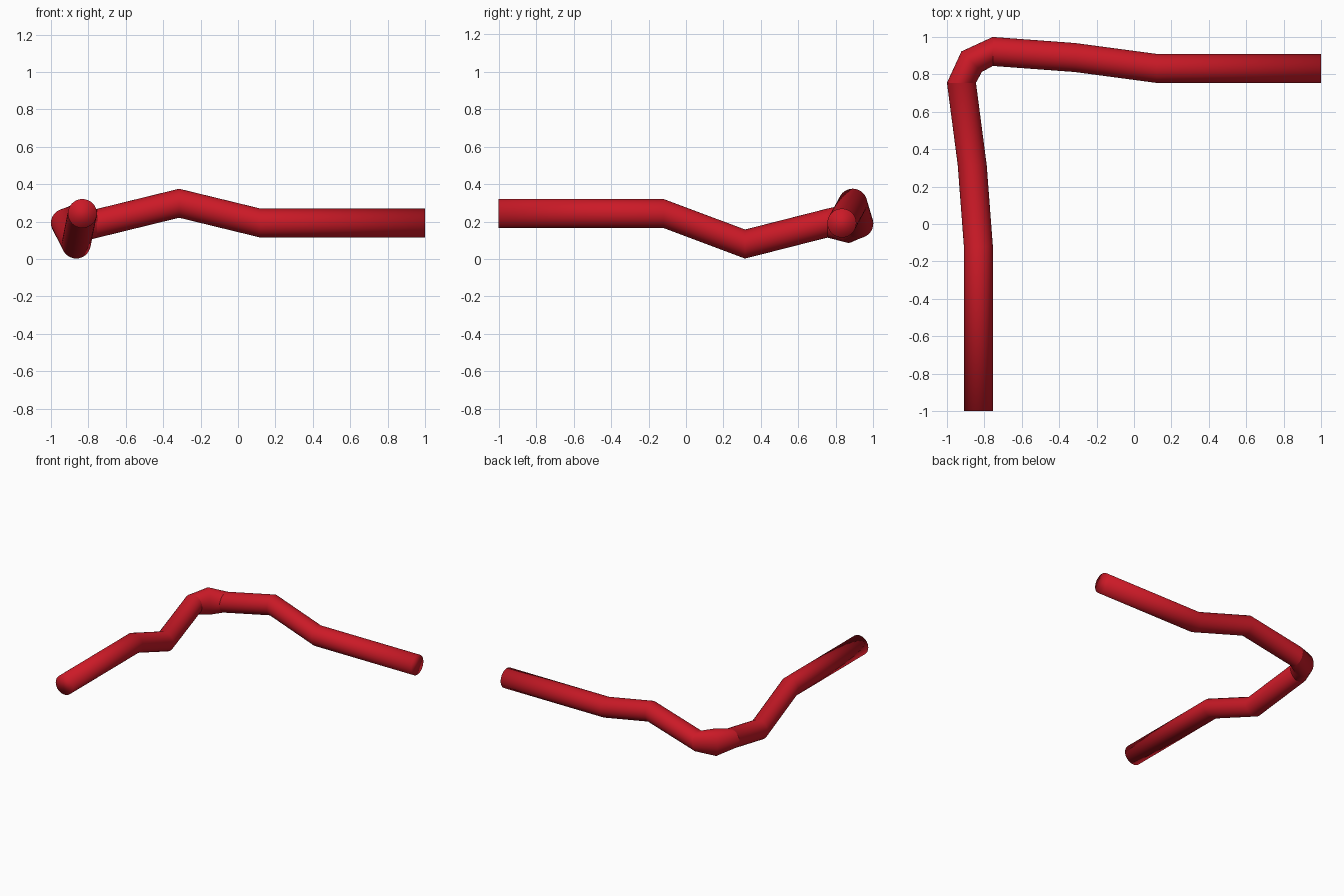
import bpy, bmesh, math
from mathutils import Vector

if "Cube" in bpy.data.objects:
    bpy.data.objects.remove(bpy.data.objects["Cube"])

R = 0.0775
SIDES = 32
X, Y = Vector((1, 0, 0)), Vector((0, 1, 0))
DIAG = Vector((-1, 1, 0)).normalized()

red = bpy.data.materials.new("red")
red.diffuse_color = (0.6, 0.01, 0.02, 1)
red.use_nodes = True
red.node_tree.nodes["Principled BSDF"].inputs["Base Color"].default_value = red.diffuse_color


def pipe(name, sections, cap_start=False):
    """Loft rings; each section is (centre, horizontal axis, vertical radius)."""
    bm = bmesh.new()
    rings = []
    for centre, axis, rz in sections:
        ring = []
        for i in range(SIDES):
            a = 2 * math.pi * i / SIDES
            ring.append(bm.verts.new(Vector(centre) + axis * (R * math.cos(a))
                                     + Vector((0, 0, rz * math.sin(a)))))
        rings.append(ring)
    for r0, r1 in zip(rings, rings[1:]):
        for i in range(SIDES):
            j = (i + 1) % SIDES
            bm.faces.new((r0[i], r0[j], r1[j], r1[i]))
    if cap_start:
        bm.faces.new(rings[0][::-1])
    bmesh.ops.recalc_face_normals(bm, faces=bm.faces)
    for f in bm.faces:
        f.smooth = True
    mesh = bpy.data.meshes.new(name)
    bm.to_mesh(mesh)
    bm.free()
    mesh.materials.append(red)
    obj = bpy.data.objects.new(name, mesh)
    bpy.context.collection.objects.link(obj)
    return obj


# Arm running along x, with a raised kink
back_path = [(1, 0.832, 0.192), (0.12, 0.832, 0.192),
             (-0.315, 0.89, 0.298), (-0.755, 0.9225, 0.19)]
pipe("back_arm", [(p, Y, R) for p in back_path], cap_start=True)

# Arm running along y, with a lowered kink
side_path = [(-0.832, -1, 0.243), (-0.832, -0.12, 0.243),
             (-0.865, 0.315, 0.08), (-0.9225, 0.755, 0.192)]
pipe("side_arm", [(p, X, R) for p in side_path], cap_start=True)

# Corner elbow, taller at its middle ring
pipe("elbow", [((-0.755, 0.9225, 0.19), Y, R),
               ((-0.868, 0.868, 0.19), DIAG, 0.104),
               ((-0.9225, 0.755, 0.192), -X, R)])
